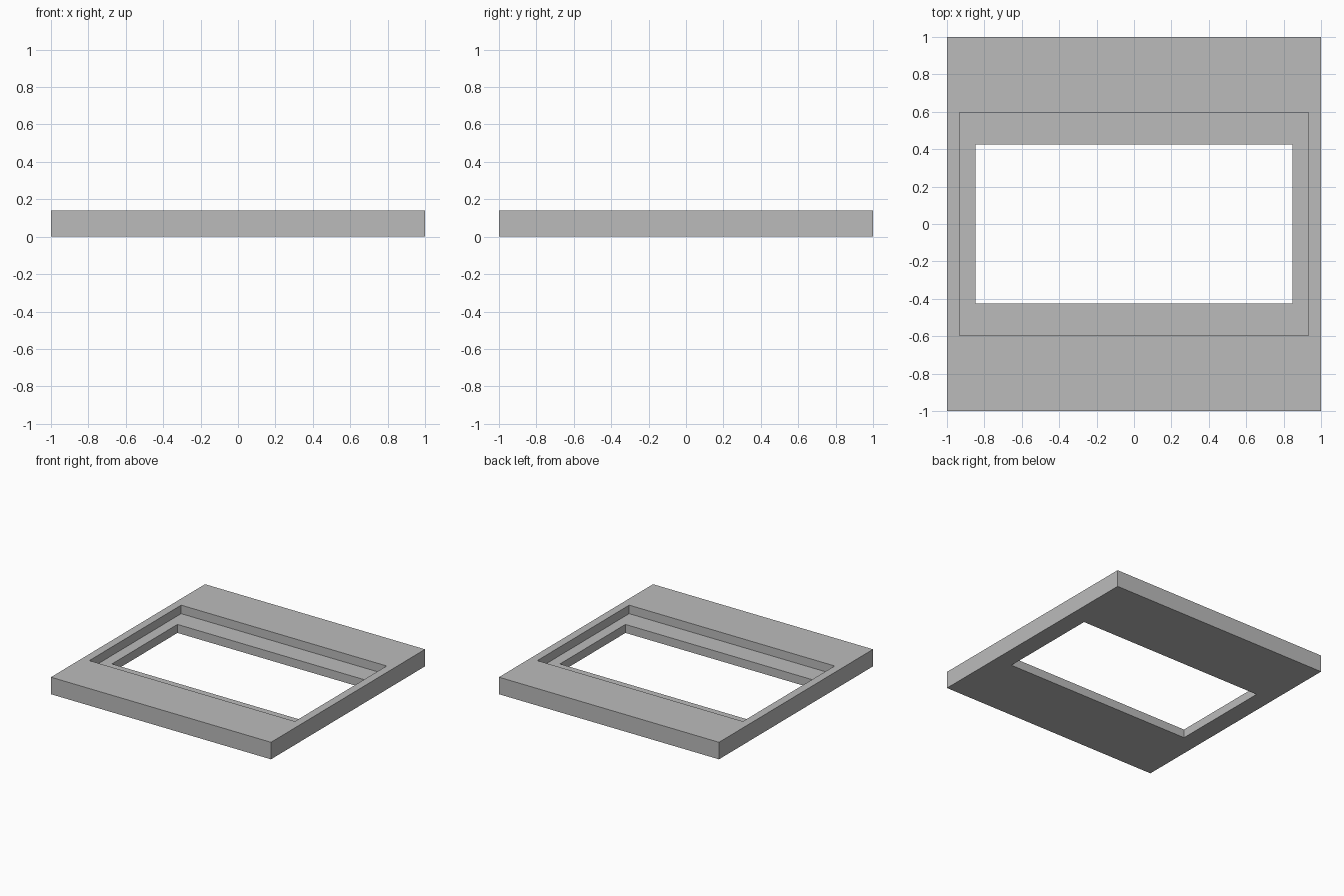
import bpy
import bmesh

cube = bpy.data.objects.get("Cube")
if cube:
    bpy.data.objects.remove(cube, do_unlink=True)

# Plain grey material
GREY = (0.5, 0.5, 0.5, 1.0)
grey = bpy.data.materials.new("plain grey")
grey.use_nodes = True
grey.diffuse_color = GREY
grey.node_tree.nodes["Principled BSDF"].inputs["Base Color"].default_value = GREY

# Frame sizes: half width, half depth
OUTER = (1.0, 1.0)
RECESS = (0.934, 0.596)
OPENING = (0.848, 0.425)
HEIGHT = 0.14
LEDGE = 0.07

# Stepped cross-section, swept round the frame as rectangular rings
profile = [(OUTER, 0), (OUTER, HEIGHT), (RECESS, HEIGHT),
           (RECESS, LEDGE), (OPENING, LEDGE), (OPENING, 0)]
corners = [(-1, -1), (1, -1), (1, 1), (-1, 1)]

bm = bmesh.new()
rings = [[bm.verts.new((sx * half[0], sy * half[1], z)) for sx, sy in corners]
         for half, z in profile]
for ring, following in zip(rings, rings[1:] + rings[:1]):
    for i in range(len(corners)):
        j = (i + 1) % len(corners)
        bm.faces.new((ring[i], ring[j], following[j], following[i]))
bmesh.ops.recalc_face_normals(bm, faces=bm.faces)

mesh = bpy.data.meshes.new("recessed_frame")
bm.to_mesh(mesh)
bm.free()
mesh.materials.append(grey)
frame = bpy.data.objects.new("recessed_frame", mesh)
bpy.context.collection.objects.link(frame)
